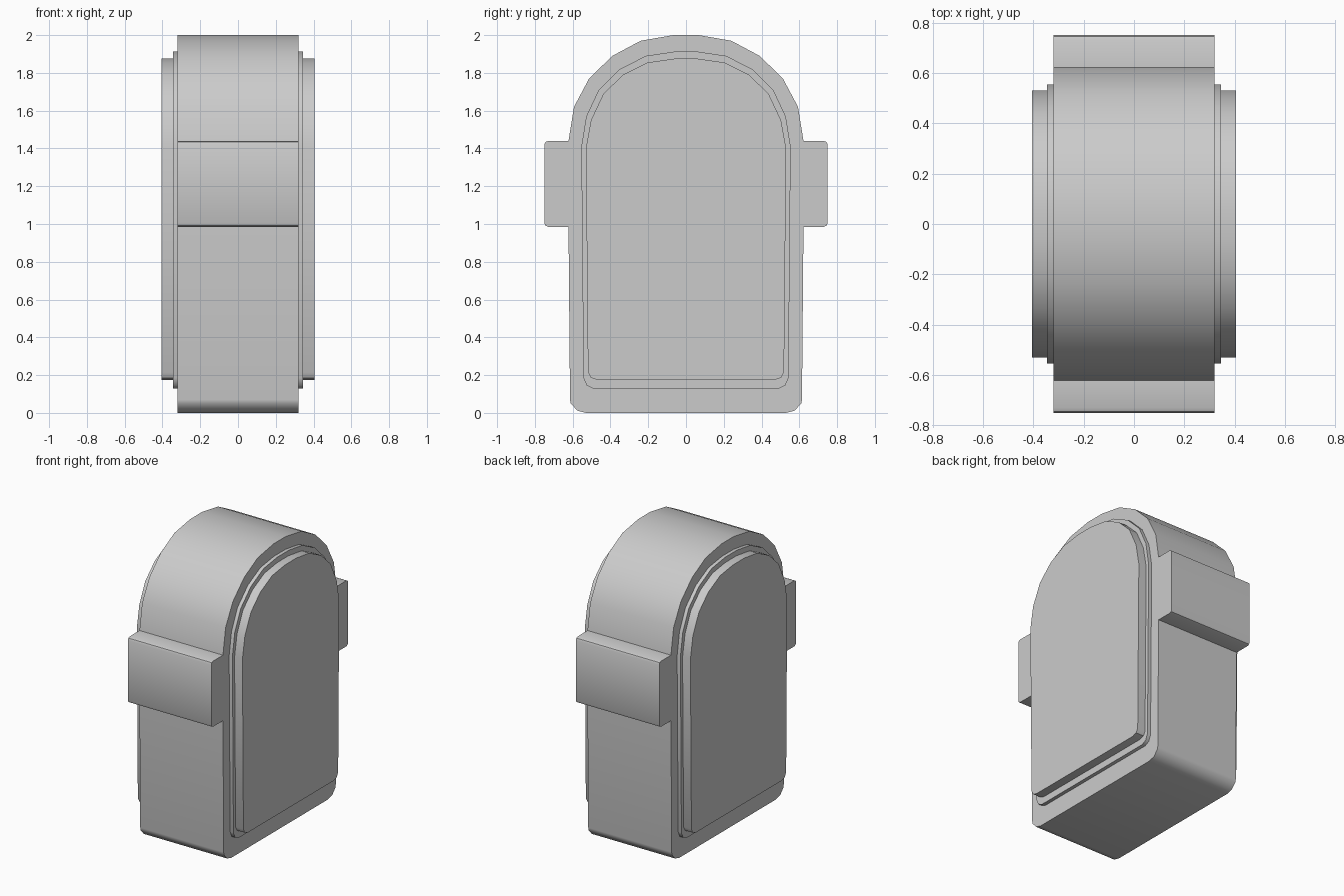
import bpy
import bmesh

if "Cube" in bpy.data.objects:
    bpy.data.objects.remove(bpy.data.objects["Cube"])


def slab(name, half, depth):
    """Mirror a half outline (y, z) across y = 0 and extrude it along x."""
    outline = half + [(-y, z) for y, z in reversed(half)]
    bm = bmesh.new()
    face = bm.faces.new([bm.verts.new((-depth, y, z)) for y, z in outline])
    res = bmesh.ops.extrude_face_region(bm, geom=[face], use_keep_orig=True)
    verts = [g for g in res["geom"] if isinstance(g, bmesh.types.BMVert)]
    bmesh.ops.translate(bm, verts=verts, vec=(2 * depth, 0, 0))
    bmesh.ops.recalc_face_normals(bm, faces=bm.faces)
    mesh = bpy.data.meshes.new(name)
    bm.to_mesh(mesh)
    bm.free()
    obj = bpy.data.objects.new(name, mesh)
    bpy.context.collection.objects.link(obj)
    bpy.ops.object.select_all(action='DESELECT')
    obj.select_set(True)
    bpy.context.view_layer.objects.active = obj
    bpy.ops.object.shade_smooth_by_angle(angle=0.7)
    return obj


# Arched body with a block lug on each side
slab("arched_body", [
    (0.53, 0), (0.575, 0.012), (0.61, 0.05), (0.614, 0.07), (0.622, 0.985),
    (0.73, 0.985), (0.744, 0.991), (0.75, 1.005),
    (0.75, 1.42), (0.744, 1.434), (0.73, 1.44), (0.622, 1.44),
    (0.593, 1.62), (0.513, 1.77), (0.39, 1.89), (0.24, 1.97), (0.067, 2.0),
], 0.32)

# Thin rim showing on both faces
slab("panel_rim", [
    (0.49, 0.128), (0.525, 0.145), (0.543, 0.185), (0.554, 1.41),
    (0.528, 1.57), (0.462, 1.71), (0.35, 1.82), (0.213, 1.89), (0.065, 1.912),
], 0.345)

# Raised arched panel on both faces
slab("arched_panel", [
    (0.47, 0.175), (0.503, 0.186), (0.519, 0.215), (0.53, 1.4),
    (0.503, 1.55), (0.437, 1.69), (0.333, 1.79), (0.203, 1.855), (0.062, 1.875),
], 0.405)
